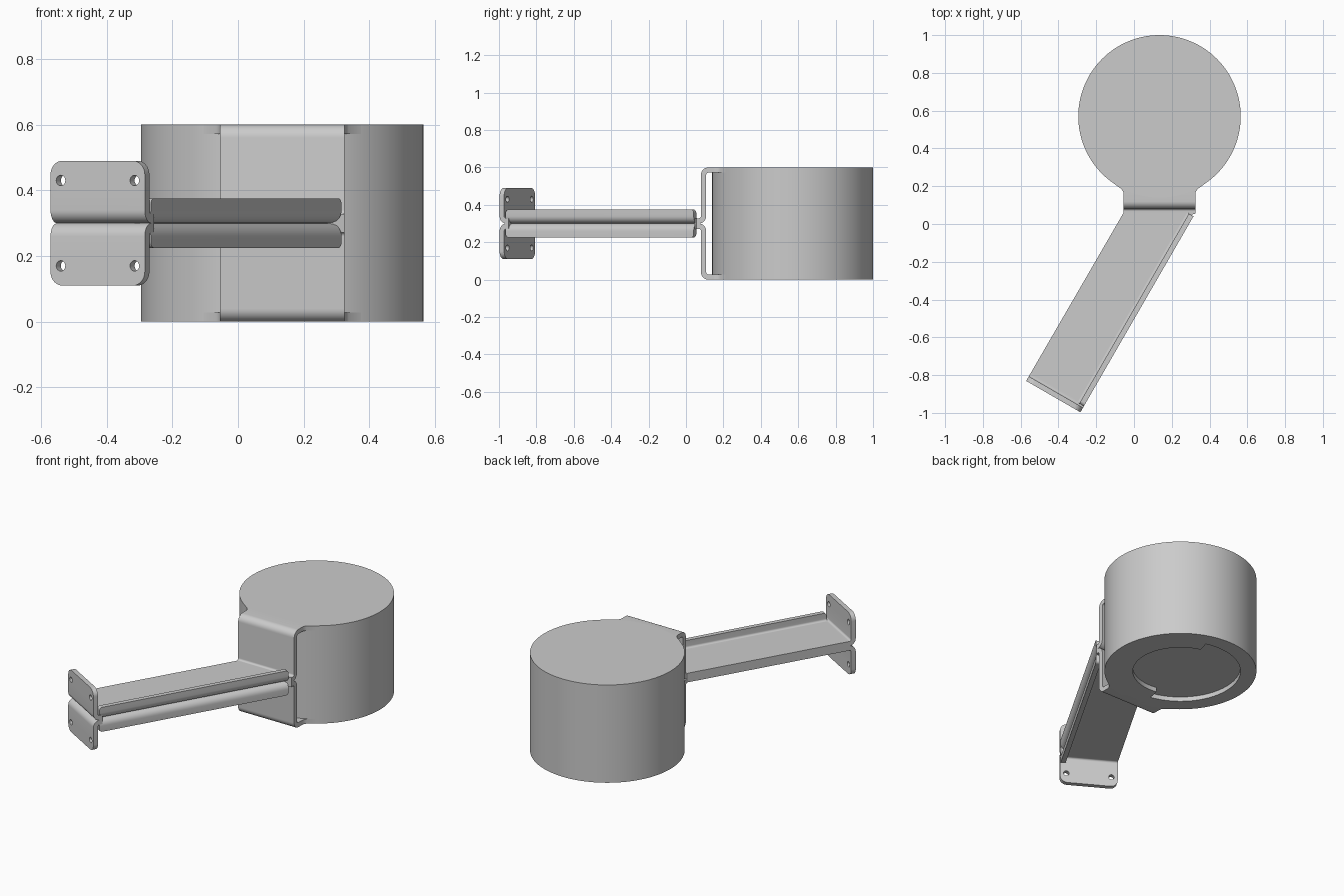
import bpy, bmesh, math
from mathutils import Matrix, Vector

if "Cube" in bpy.data.objects:
    bpy.data.objects.remove(bpy.data.objects["Cube"])

T = 0.028                 # sheet thickness
MID = 0.3                 # height where the two sheets meet
CX, CY, R = 0.135, 0.57, 0.43
X0, X1 = -0.055, 0.325    # bracket sides
V0, V1, END = -0.079, 0.2525, 1.005   # arm sides and tip, in arm space

steel = bpy.data.materials.new("grey steel")
steel.use_nodes = True
steel.diffuse_color = (0.6, 0.6, 0.6, 1)
steel.node_tree.nodes["Principled BSDF"].inputs["Base Color"].default_value = (0.6, 0.6, 0.6, 1)

LIFT = Matrix.Translation((0, 0, MID))
ARM = LIFT @ Matrix.Rotation(math.radians(-30), 4, 'Z')   # arm runs along local -y


def prism(name, outline, axis, lo, hi, matrix=Matrix(), round_z=None, round_r=0.03):
    """Extrude a closed 2D outline along one axis; optionally round the corners at one height."""
    place = {'x': lambda p, d: (d, p[0], p[1]),
             'y': lambda p, d: (p[0], d, p[1]),
             'z': lambda p, d: (p[0], p[1], d)}[axis]
    bm = bmesh.new()
    face = bm.faces.new([bm.verts.new(place(p, lo)) for p in outline])
    top = bmesh.ops.extrude_face_region(bm, geom=[face])["geom"]
    shift = Vector(place((0, 0), hi - lo))
    bmesh.ops.translate(bm, vec=shift, verts=[g for g in top if isinstance(g, bmesh.types.BMVert)])
    bmesh.ops.recalc_face_normals(bm, faces=bm.faces)
    if round_z is not None:
        k = 'xyz'.index(axis)
        edges = [e for e in bm.edges
                 if all(abs(v.co.z - round_z) < 1e-4 for v in e.verts)
                 and abs(e.verts[0].co[k] - e.verts[1].co[k]) < 1e-4]
        bmesh.ops.bevel(bm, geom=edges, offset=round_r, segments=8, profile=0.5, affect='EDGES')
    mesh = bpy.data.meshes.new(name)
    bm.to_mesh(mesh)
    bm.free()
    mesh.materials.append(steel)
    obj = bpy.data.objects.new(name, mesh)
    obj.matrix_world = matrix
    bpy.context.collection.objects.link(obj)
    return obj


def folded(points, r=0.026, steps=8):
    """Outline of a bent sheet around a centre line with rounded right-angle folds."""
    pts = [Vector(p) for p in points]
    line, normals = [], []

    def side(d):
        return Vector((-d.y, d.x))
    dirs = [(b - a).normalized() for a, b in zip(pts, pts[1:])]
    line.append(pts[0])
    normals.append(side(dirs[0]))
    for p, a, b in zip(pts[1:-1], dirs, dirs[1:]):
        centre = p - a * r + b * r
        for i in range(steps + 1):
            t = math.pi / 2 * i / steps
            line.append(centre - b * r * math.cos(t) + a * r * math.sin(t))
            normals.append(side(a * math.cos(t) + b * math.sin(t)))
    line.append(pts[-1])
    normals.append(side(dirs[-1]))
    h = T / 2
    return [p + n * h for p, n in zip(line, normals)] + \
           [p - n * h for p, n in reversed(list(zip(line, normals)))]


def arc(cx, cy, r, a0, a1, n):
    return [(cx + r * math.cos(math.radians(a0 + (a1 - a0) * i / n)),
             cy + r * math.sin(math.radians(a0 + (a1 - a0) * i / n))) for i in range(n + 1)]


def cut(obj, cutter):
    cutter.hide_render = True
    cutter.hide_set(True)
    mod = obj.modifiers.new("cut", 'BOOLEAN')
    mod.object, mod.solver = cutter, 'EXACT'


def finish(obj, mirror=()):
    """Mirror over the chosen local axes, bake the modifiers, smooth the curves."""
    if mirror:
        mod = obj.modifiers.new("mirror", 'MIRROR')
        mod.use_axis = [a in mirror for a in 'xyz']
        mod.use_mirror_merge = False
    bpy.context.view_layer.update()
    graph = bpy.context.evaluated_depsgraph_get()
    mesh = bpy.data.meshes.new_from_object(obj.evaluated_get(graph))
    obj.modifiers.clear()
    obj.data = mesh
    bpy.ops.object.select_all(action='DESELECT')
    obj.select_set(True)
    bpy.context.view_layer.objects.active = obj
    bpy.ops.object.shade_smooth_by_angle(angle=math.radians(30))


# Round canister with a stepped shallow opening underneath
canister = prism("canister", arc(CX, CY, R, 0, 360, 128)[:-1], 'z', 0, 2 * MID)
opening = arc(CX, CY, 0.27, -100, 75, 32) + arc(CX, CY, 0.34, 75, 260, 32)
cut(canister, prism("opening_cutter", opening, 'z', -0.1, T))
finish(canister)

# Folded bracket: top flange, front wall, lip turning out to the arm
wall = 0.08 + T / 2
bracket = prism("mount_bracket",
                folded([(0.2, MID - T / 2), (wall, MID - T / 2), (wall, T / 2), (0.055, T / 2)]),
                'x', X0, X1, LIFT)
finish(bracket, 'z')

# Flared necks where the flanges meet the canister
neck = [(0.19, 0.15), (0.192, 0.17), (0.202, 0.185), (0.24, 0.213), (0.2, 0.25), (0.17, 0.15)]
flare = prism("neck_flare", neck, 'z', MID - T, MID, Matrix.Translation((CX, 0, MID)))
finish(flare, 'xz')

# Slanted arm plate, clipped at the bracket
turn = Matrix.Rotation(math.radians(-30), 2)
tip = [turn @ Vector((v, -END + 0.045)) for v in (V1 - 0.04, V0)]
root = turn @ Vector((V1 - 0.04, 0.17))
plate = prism("arm_plate", [(X0, 0.07), (X1, 0.07), (X1, 0.055), tuple(root),
                            tuple(tip[0]), tuple(tip[1]), (X0, 0.06)],
              'z', 0, T, LIFT)
finish(plate, 'z')

# Stiffening flange along one edge of the arm
edge = V1 - T / 2
flange = prism("arm_flange", folded([(0.195, T / 2), (edge, T / 2), (edge, 0.075)]),
               'y', -0.968, 0.193, ARM, 0.075, 0.018)
finish(flange, 'z')

# End plate with rounded corners and bolt holes
face = -END + T / 2
end_plate = prism("end_plate", folded([(-0.95, T / 2), (face, T / 2), (face, 0.19)]),
                  'x', V0, V1, ARM, 0.19, 0.042)
for i, v in enumerate((V0 + 0.036, V1 - 0.036)):
    hole = arc(v, 0.13, 0.016, 0, 360, 24)[:-1]
    cut(end_plate, prism(f"bolt_hole_cutter_{i + 1}", hole, 'y', -1.1, -0.95, ARM))
finish(end_plate, 'z')
